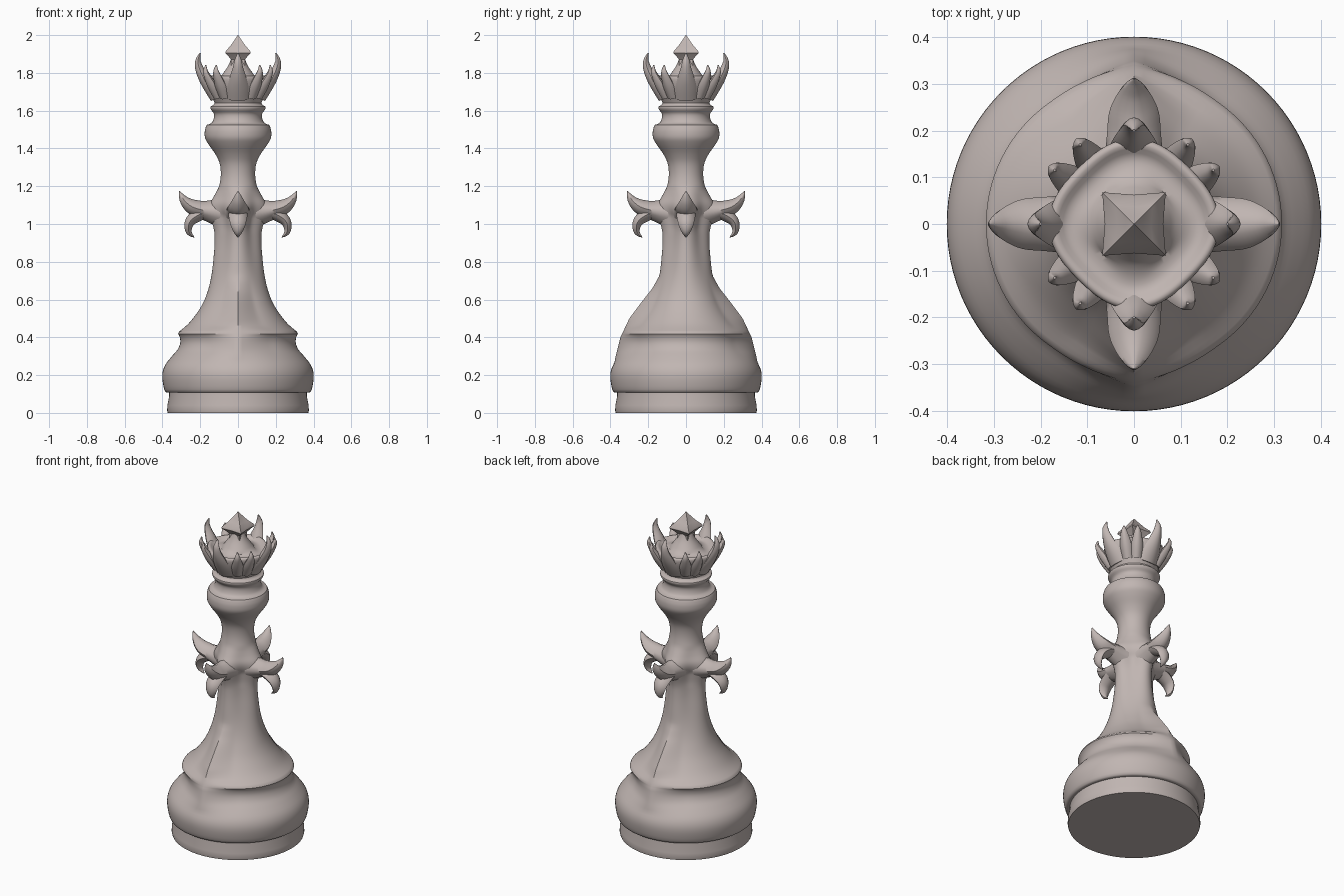
import bpy, bmesh, math
from mathutils import Vector

if "Cube" in bpy.data.objects:
    bpy.data.objects.remove(bpy.data.objects["Cube"])

stone = bpy.data.materials.new("warm grey stone")
stone.diffuse_color = (0.53, 0.465, 0.445, 1)
stone.use_nodes = True
stone.node_tree.nodes["Principled BSDF"].inputs["Base Color"].default_value = stone.diffuse_color


def finish(name, bm, angle=40):
    bmesh.ops.recalc_face_normals(bm, faces=bm.faces)
    mesh = bpy.data.meshes.new(name)
    bm.to_mesh(mesh)
    bm.free()
    mesh.materials.append(stone)
    ob = bpy.data.objects.new(name, mesh)
    bpy.context.collection.objects.link(ob)
    bpy.ops.object.select_all(action='DESELECT')
    bpy.context.view_layer.objects.active = ob
    ob.select_set(True)
    bpy.ops.object.shade_smooth_by_angle(angle=math.radians(angle))
    return ob


def skin(bm, rings):
    """Bridge equal rings of points and cap both ends."""
    rows = [[bm.verts.new(p) for p in ring] for ring in rings]
    n = len(rows[0])
    for a, b in zip(rows, rows[1:]):
        for i in range(n):
            j = (i + 1) % n
            bm.faces.new((a[i], a[j], b[j], b[i]))
    bm.faces.new(rows[0][::-1])
    bm.faces.new(rows[-1])


def lathe(name, profile, shape=lambda r, z, t: r, n=96, angle=40):
    bm = bmesh.new()
    rings = []
    for r, z in profile:
        ring = []
        for i in range(n):
            t = 2 * math.pi * i / n
            q = shape(r, z, t)
            ring.append((q * math.cos(t), q * math.sin(t), z))
        rings.append(ring)
    skin(bm, rings)
    return finish(name, bm, angle)


def interp(table, z):
    for (z0, a), (z1, b) in zip(table, table[1:]):
        if z0 <= z <= z1:
            return a + (b - a) * (z - z0) / (z1 - z0)
    return 0


def spline(points, steps=4):
    """Catmull-Rom through points of any dimension."""
    p = [Vector(q) for q in points]
    p = [p[0]] + p + [p[-1]]
    out = []
    for i in range(1, len(p) - 2):
        for s in range(steps):
            t = s / steps
            out.append(0.5 * (2 * p[i] + (p[i + 1] - p[i - 1]) * t
                       + (2 * p[i - 1] - 5 * p[i] + 4 * p[i + 1] - p[i + 2]) * t * t
                       + (3 * p[i] - p[i - 1] - 3 * p[i + 1] + p[i + 2]) * t ** 3))
    return out + [p[-2]]


def spike(name, sections, turn, n=12, power=1.3):
    """Curved spike: sections are (radius, height, half width, half depth)."""
    path = spline(sections)
    rings = []
    for i, s in enumerate(path):
        d = path[min(i + 1, len(path) - 1)] - path[max(i - 1, 0)]
        d = Vector((d[0], d[1])).normalized()
        ring = []
        for k in range(n):
            a = 2 * math.pi * k / n
            c, v = math.cos(a), math.sin(a)
            c = math.copysign(abs(c) ** power, c)
            v = math.copysign(abs(v) ** power, v)
            w, h = max(s[2], 0.001), max(s[3], 0.001)
            r, z, y = s[0] - d.y * v * h, s[1] + d.x * v * h, c * w
            ring.append((r * math.cos(turn) - y * math.sin(turn),
                         r * math.sin(turn) + y * math.cos(turn), z))
        rings.append(ring)
    bm = bmesh.new()
    skin(bm, rings)
    return finish(name, bm, 50)


# foot: plinth and rounded base with the ledge
FIN = [(0.24, 0.385), (0.30, 0.372), (0.40, 0.347), (0.50, 0.30), (0.60, 0.225),
       (0.66, 0.175), (0.74, 0.128)]


def body_shape(r, z, t):
    # pointed ridges on front and back
    d = abs(abs((t % (2 * math.pi)) - math.pi) - math.pi / 2)
    fin = interp(FIN, z)
    if fin > r:
        wide = 0.62 if z < 0.45 else 0.5
        r += (fin - r) * max(0, 1 - d / wide) ** 1.5
    # four shallow ribs rising into the horns
    rib = interp([(0.6, 0), (0.8, 0.008), (0.95, 0.012), (1.04, 0.022), (1.12, 0.012), (1.2, 0)], z)
    return r + rib * math.cos(4 * t)


lathe("plinth", [(0.372, 0), (0.375, 0.012), (0.374, 0.04), (0.364, 0.09), (0.364, 0.12)])
base = spline([(0.36, 0.108), (0.385, 0.112), (0.398, 0.16), (0.40, 0.21), (0.385, 0.255),
               (0.35, 0.30), (0.32, 0.335), (0.306, 0.37), (0.308, 0.40), (0.317, 0.418)], 3)
stem = spline([(0.312, 0.43), (0.27, 0.465), (0.235, 0.505), (0.20, 0.555), (0.172, 0.61),
               (0.15, 0.67), (0.133, 0.74), (0.121, 0.82), (0.113, 0.90), (0.113, 0.97),
               (0.125, 1.03), (0.137, 1.075), (0.135, 1.11), (0.118, 1.15), (0.10, 1.20),
               (0.091, 1.26), (0.097, 1.32), (0.12, 1.37), (0.155, 1.42), (0.174, 1.455),
               (0.176, 1.49), (0.17, 1.515)], 4)
collar = spline([(0.165, 1.525), (0.14, 1.535), (0.128, 1.56), (0.128, 1.585), (0.143, 1.605),
                 (0.146, 1.622), (0.128, 1.632), (0.12, 1.66)], 3)
lathe("body", base + stem + collar, body_shape)

# crown cup, its rim scalloped between the prongs
def cup_shape(r, z, t):
    return r + 0.007 * math.cos(4 * t) * min(1, max(0, (z - 1.66) / 0.08)) * (r > 0.1)


lathe("crown_cup", spline([(0.118, 1.625), (0.128, 1.65), (0.15, 1.69), (0.169, 1.735),
                           (0.176, 1.775), (0.162, 1.785), (0.135, 1.768), (0.10, 1.775),
                           (0.07, 1.81), (0.048, 1.845), (0.035, 1.88)], 3), cup_shape)

# finial: square pointed bud
bm = bmesh.new()
rings = []
for h, z in [(0.036, 1.84), (0.036, 1.87), (0.05, 1.887), (0.068, 1.905), (0.064, 1.917),
             (0.04, 1.943), (0.02, 1.972), (0.001, 2.0)]:
    m = h * 0.92
    rings.append([(h, h, z), (0, m, z), (-h, h, z), (-m, 0, z),
                  (-h, -h, z), (0, -m, z), (h, -h, z), (m, 0, z)])
skin(bm, rings)
finish("finial", bm, 35)

for q in range(4):
    turn = q * math.pi / 2
    # side horns sweeping up, with a hook curling down beneath each
    spike("horn", [(0.07, 1.06, 0.075, 0.09), (0.13, 1.065, 0.064, 0.066),
                   (0.19, 1.075, 0.058, 0.048), (0.24, 1.09, 0.053, 0.041),
                   (0.278, 1.118, 0.036, 0.028), (0.30, 1.15, 0.017, 0.014),
                   (0.31, 1.175, 0.001, 0.001)], turn)
    spike("hook", [(0.17, 1.06, 0.05, 0.03), (0.215, 1.045, 0.05, 0.033),
                   (0.25, 1.018, 0.045, 0.028), (0.263, 0.985, 0.036, 0.021),
                   (0.257, 0.952, 0.02, 0.014), (0.23, 0.928, 0.001, 0.001)], turn)
    # large crown prongs
    spike("large_prong", [(0.125, 1.66, 0.055, 0.02), (0.155, 1.72, 0.056, 0.026),
                          (0.183, 1.775, 0.044, 0.027), (0.205, 1.825, 0.028, 0.022),
                          (0.212, 1.865, 0.019, 0.014), (0.200, 1.905, 0.003, 0.003)], turn)
    # paired small crown prongs on the diagonals
    for side in (-1, 1):
        spike("small_prong", [(0.13, 1.67, 0.03, 0.02), (0.165, 1.73, 0.034, 0.024),
                              (0.192, 1.775, 0.026, 0.02), (0.208, 1.81, 0.016, 0.013),
                              (0.205, 1.842, 0.003, 0.003)],
              turn + math.pi / 4 + side * 0.19)
